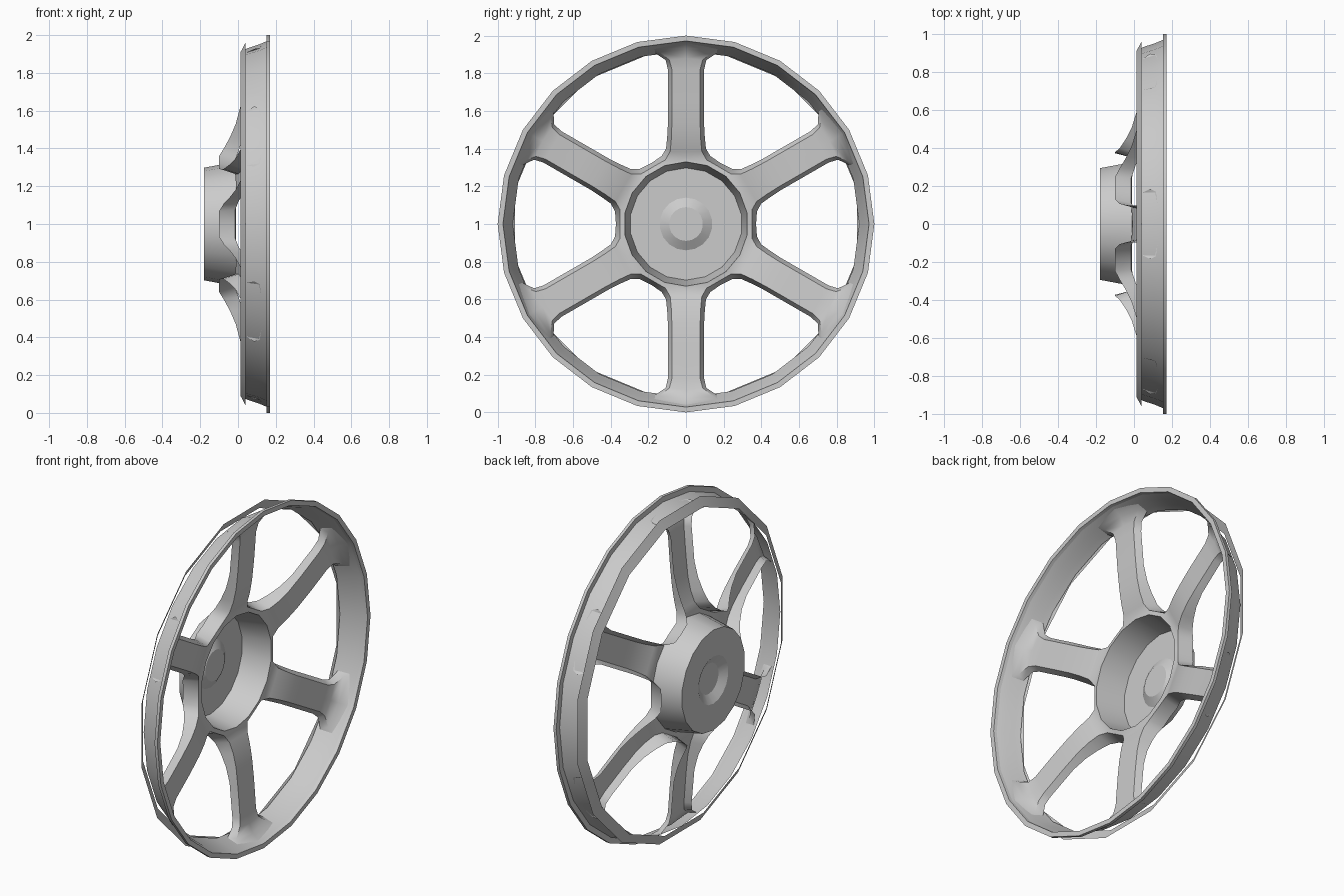
import bpy, bmesh, math

if "Cube" in bpy.data.objects:
    bpy.data.objects.remove(bpy.data.objects["Cube"])

CZ = 1.0  # wheel axis height; the axis runs along x


def at(x, r, a):
    return (x, r * math.cos(a), CZ + r * math.sin(a))


def finish(name, bm, angle=35):
    bmesh.ops.remove_doubles(bm, verts=bm.verts, dist=0.0008)
    bmesh.ops.recalc_face_normals(bm, faces=bm.faces)
    me = bpy.data.meshes.new(name)
    bm.to_mesh(me)
    bm.free()
    ob = bpy.data.objects.new(name, me)
    bpy.context.collection.objects.link(ob)
    bpy.ops.object.select_all(action='DESELECT')
    ob.select_set(True)
    bpy.context.view_layer.objects.active = ob
    bpy.ops.object.shade_smooth_by_angle(angle=math.radians(angle))
    return ob


def lathe(name, profile, sides, start=0.0, cap=False, angle=35):
    """Revolve (x, radius) points about the axle; optionally close the last ring."""
    bm = bmesh.new()
    rings = [[bm.verts.new(at(x, r, start + 2 * math.pi * i / sides))
              for i in range(sides)] for x, r in profile]
    for p, q in zip(rings, rings[1:]):
        for i in range(sides):
            j = (i + 1) % sides
            bm.faces.new((p[i], p[j], q[j], q[i]))
    if cap:
        bm.faces.new(rings[-1])
    return finish(name, bm, angle)


# Outer barrel with its stepped front lip
lathe("rim_barrel", [(0.025, 0.92), (0.06, 0.934), (0.11, 0.95), (0.152, 0.968),
                     (0.152, 1.0), (0.17, 1.0), (0.17, 0.972), (0.152, 0.968)], 24)

# Coarser flange band round the back of the barrel
lathe("rear_flange", [(0.012, 0.925), (0.025, 0.95), (0.04, 0.98)], 16, math.pi / 16)

# Hub cup, open to the front, with a dimpled floor
lathe("hub_cup", [(-0.01, 0.33), (-0.18, 0.298), (-0.18, 0.14), (-0.15, 0.09)],
      18, math.pi / 6, cap=True, angle=24)

# Spoke outline for one half: (along, across, x) on the face edge and the wall's rear edge
c30, s30 = math.cos(math.pi / 6), 0.5
face_edge = [(0.35 * c30, 0.35 * s30, -0.015), (0.34, 0.11, -0.015), (0.385, 0.084, 0.003),
             (0.45, 0.078, 0.024), (0.53, 0.075, 0.04), (0.65, 0.075, 0.053),
             (0.82, 0.075, 0.066), (0.87, 0.088, 0.073), (0.912, 0.14, 0.088),
             (0.931, 0.17, 0.115)]
wall_edge = [(0.372 * c30, 0.372 * s30, -0.10), (0.36, 0.13, -0.10), (0.40, 0.106, -0.075),
             (0.46, 0.1, -0.042), (0.53, 0.096, -0.012), (0.62, 0.096, 0.012),
             (0.82, 0.096, 0.03), (0.87, 0.108, 0.037), (0.908, 0.165, 0.047),
             (0.927, 0.185, 0.085)]
mid_along = [0.355, 0.385, 0.45, 0.53, 0.65, 0.82, 0.88, 0.93, 0.96]
mid_x = [-0.008, 0.003, 0.024, 0.04, 0.053, 0.066, 0.075, 0.095, 0.138]

bm = bmesh.new()
for k in range(6):
    a = math.radians(30 + 60 * k)
    for side in (1, -1):
        def vert(p):
            s, w, x = p
            w *= side
            return bm.verts.new((x, s * math.cos(a) - w * math.sin(a),
                                 CZ + s * math.sin(a) + w * math.cos(a)))
        f = [vert(p) for p in face_edge]
        w = [vert(p) for p in wall_edge]
        m = [vert((s, 0, x)) for s, x in zip(mid_along, mid_x)]
        hub = [vert((r * math.cos(t), r * math.sin(t), -0.01)) for r, t in
               ((0.33, 0), (0.33, math.pi / 9), (0.325, math.pi / 6))]
        # web round the hub
        bm.faces.new((hub[2], f[0], f[1], hub[1]))
        bm.faces.new((hub[1], f[1], m[0], hub[0]))
        # spoke face, curving out onto the barrel
        for i in range(len(m) - 1):
            bm.faces.new((m[i], f[i + 1], f[i + 2], m[i + 1]))
        # side wall round the window opening
        for i in range(len(f) - 1):
            bm.faces.new((f[i], w[i], w[i + 1], f[i + 1]))
finish("spokes", bm, 45)
